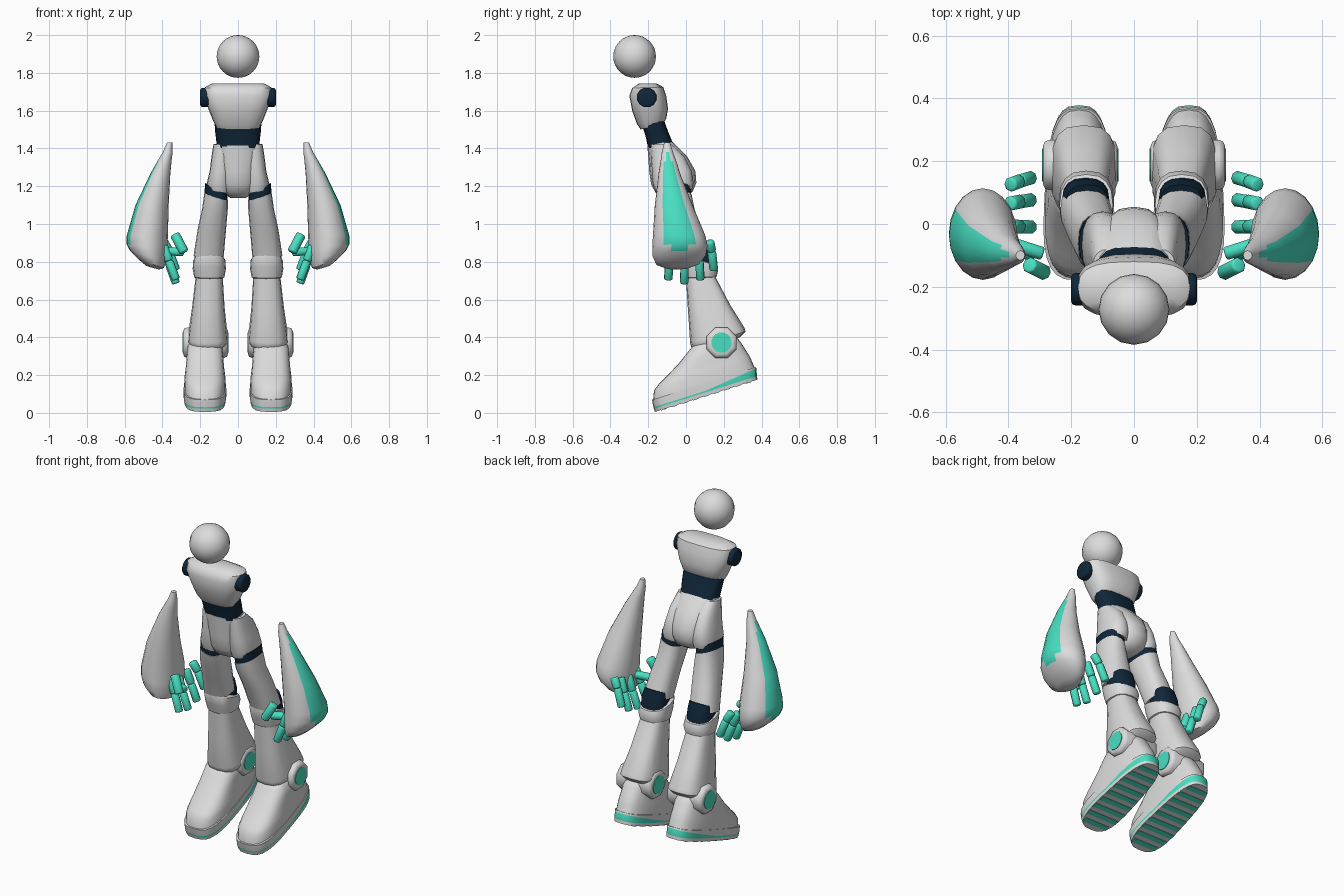
import bpy, bmesh, math
from mathutils import Vector, Matrix

if "Cube" in bpy.data.objects:
    bpy.data.objects.remove(bpy.data.objects["Cube"], do_unlink=True)


def material(name, rgb):
    m = bpy.data.materials.new(name)
    m.use_nodes = True
    m.diffuse_color = (*rgb, 1)
    m.node_tree.nodes["Principled BSDF"].inputs["Base Color"].default_value = (*rgb, 1)
    return m


SHELL = material("pale_grey", (0.72, 0.72, 0.72))
TEAL = material("teal", (0.065, 0.74, 0.54))
NAVY = material("dark_navy", (0.005, 0.02, 0.042))


def finish(name, bm, mats, pair, angle=40):
    """Turn a bmesh into a shaded object, mirrored when it is one of a pair."""
    bmesh.ops.recalc_face_normals(bm, faces=bm.faces[:])
    mesh = bpy.data.meshes.new(name)
    bm.to_mesh(mesh)
    bm.free()
    for m in mats:
        mesh.materials.append(m)
    ob = bpy.data.objects.new(name, mesh)
    bpy.context.collection.objects.link(ob)
    bpy.ops.object.select_all(action="DESELECT")
    ob.select_set(True)
    bpy.context.view_layer.objects.active = ob
    bpy.ops.object.shade_smooth_by_angle(angle=math.radians(angle))
    if pair:
        ob.modifiers.new("Mirror", "MIRROR").use_mirror_merge = False
    return ob


def loft(name, sections, mats, pair=False, n=16, power=0.8, taper=0.0, paint=None):
    """Skin rounded sections: centre x, half width, front y z, back y z, side slope, heel lift."""
    bm = bmesh.new()
    rings = []
    for x, hx, yf, zf, yb, zb, *extra in sections:
        slope, heel = (extra + [0, 0])[:2]
        ring = []
        for k in range(n):
            a = math.tau * k / n
            c, s = (math.copysign(abs(t) ** power, t) if abs(t) > 1e-6 else 0
                    for t in (math.cos(a), math.sin(a)))
            y = (yf + yb) / 2 + s * (yb - yf) / 2
            z = (zf + zb) / 2 + s * (zb - zf) / 2 + slope * c + heel * max(0, s)
            ring.append(bm.verts.new((x + hx * c * (1 - taper * s), y, z)))
        rings.append(ring)
    for row, (r0, r1) in enumerate(zip(rings, rings[1:])):
        for k in range(n):
            j = (k + 1) % n
            f = bm.faces.new((r0[k], r0[j], r1[j], r1[k]))
            if paint:
                f.material_index = paint(row, k)
    bm.faces.new(rings[0])
    bm.faces.new(rings[-1])
    return finish(name, bm, mats, pair)


def rod(name, a, b, r, mat, sides=8, bevel=0.008, pair=True):
    """Bevelled cylinder between two points."""
    a, b = Vector(a), Vector(b)
    turn = (b - a).to_track_quat("Z", "Y").to_matrix().to_4x4()
    bm = bmesh.new()
    bmesh.ops.create_cone(bm, cap_ends=True, segments=sides, radius1=r, radius2=r,
                          depth=(b - a).length,
                          matrix=Matrix.Translation((a + b) / 2) @ turn
                          @ Matrix.Rotation(math.pi / sides, 4, "Z"))
    if bevel:
        rim = [e for e in bm.edges if any(len(f.verts) == sides for f in e.link_faces)]
        bmesh.ops.bevel(bm, geom=rim, offset=bevel, segments=2, affect="EDGES", profile=0.5)
    return finish(name, bm, [mat], pair, 50)


# Head
bm = bmesh.new()
bmesh.ops.create_uvsphere(bm, u_segments=16, v_segments=16, radius=0.113,
                          matrix=Matrix.Translation((0, -0.272, 1.887)))
finish("head", bm, [SHELL], False)

# Torso
loft("chest", [
    (0, .115, -.24, 1.50, -.12, 1.535), (0, .13, -.26, 1.53, -.105, 1.555),
    (0, .155, -.285, 1.60, -.095, 1.61), (0, .182, -.30, 1.68, -.105, 1.68),
    (0, .178, -.285, 1.72, -.12, 1.725), (0, .14, -.25, 1.743, -.155, 1.743),
], [SHELL], power=0.7, n=20)
loft("waist", [
    (0, .125, -.235, 1.53, -.12, 1.56), (0, .12, -.215, 1.47, -.095, 1.49),
    (0, .112, -.20, 1.40, -.07, 1.43),
], [NAVY], power=0.7)
rod("shoulder_sockets", (.15, -.208, 1.67), (.2, -.208, 1.67), .053, NAVY, sides=12, bevel=.012)

# Pelvis: a central core between two hip shells
loft("pelvis_core", [
    (0, .115, -.205, 1.415, -.075, 1.44), (0, .118, -.20, 1.36, .005, 1.36),
    (0, .105, -.195, 1.28, .05, 1.28), (0, .10, -.185, 1.21, .055, 1.22),
    (0, .085, -.16, 1.165, .035, 1.17), (0, .04, -.11, 1.138, -.02, 1.138),
], [SHELL])
loft("hip_shells", [
    (.075, .055, -.185, 1.42, -.08, 1.425), (.085, .055, -.185, 1.36, -.01, 1.36),
    (.092, .058, -.18, 1.28, .03, 1.28), (.1, .066, -.175, 1.21, .04, 1.215),
    (.102, .06, -.16, 1.17, .03, 1.18, .012),
], [SHELL], pair=True)

# Legs
loft("hip_joints", [
    (.115, .06, -.155, 1.19, .022, 1.20, .02), (.116, .061, -.15, 1.13, .028, 1.15, .02),
], [NAVY], pair=True)
loft("thighs", [
    (.116, .062, -.155, 1.14, .03, 1.155, .02), (.122, .068, -.14, 1.08, .045, 1.08),
    (.138, .075, -.09, .97, .08, .98), (.155, .08, -.035, .82, .12, .85),
], [SHELL], pair=True)
loft("knee_joints", [
    (.15, .068, .0, .85, .125, .90), (.154, .076, .0, .82, .143, .84),
    (.154, .074, .02, .75, .15, .75),
], [NAVY], pair=True)
loft("knee_cuffs", [
    (.152, .07, -.035, .85, .14, .79), (.152, .085, -.04, .83, .158, .785),
    (.152, .088, -.025, .77, .17, .755), (.152, .08, -.008, .715, .162, .72),
    (.152, .07, .0, .71, .15, .715),
], [SHELL], pair=True)
loft("shins", [
    (.152, .07, -.002, .74, .145, .74), (.157, .086, .01, .55, .235, .57),
    (.16, .105, .022, .37, .31, .45), (.16, .106, .027, .35, .315, .43),
    (.16, .092, .045, .335, .285, .40),
], [SHELL], pair=True, power=0.7)
rod("ankle_hubs", (.053, .188, .372), (.29, .188, .372), .087, SHELL, bevel=.02)
for side, x in (("outer", .289), ("inner", .05)):
    rod(side + "_ankle_discs", (x, .188, .372), (x + .004, .188, .372), .054, TEAL, 16, 0)

# Feet, pitched up at the heel
PITCH = math.radians(17.5)


def on_foot(u, v):
    return (-.165 + u * math.cos(PITCH) - v * math.sin(PITCH),
            .005 + u * math.sin(PITCH) + v * math.cos(PITCH))


def layer(hx, u0, u1, v, heel=0.0):
    return (.175, hx, *on_foot(u0, v), *on_foot(u1, v), 0, heel)


loft("soles", [
    layer(.105, 0, .57, 0), layer(.108, 0, .572, .018), layer(.109, 0, .573, .026, .034),
    layer(.11, .005, .58, .066),
], [SHELL, TEAL], pair=True, n=28, power=.65, taper=.14, paint=lambda row, k: int(row == 1))
loft("boots", [
    layer(.107, .01, .575, .062), layer(.107, .03, .57, .11), layer(.103, .065, .567, .135),
    layer(.10, .11, .56, .158), layer(.095, .195, .548, .205), layer(.088, .27, .53, .255),
    layer(.07, .30, .50, .275),
], [SHELL], pair=True, n=28, power=.72, taper=.12)
BARS = 9
for i in range(BARS):
    u = .05 + .47 * i / (BARS - 1)
    t = 2 * u / .57 - 1
    half = .1 * (1 - abs(t) ** 4) ** .5 * (1 - .14 * t)
    bm = bmesh.new()
    bmesh.ops.create_cube(bm, size=1, matrix=Matrix.Translation((.175, *on_foot(u, 0)))
                          @ Matrix.Rotation(PITCH, 4, "X")
                          @ Matrix.Diagonal((2 * half, .03, .006, 1)))
    finish(f"sole_bars_{i + 1}", bm, [TEAL], True)


# Forearms: large teardrops with a teal panel on the outer face
def arm_paint(row, k):
    full = 2 <= row <= 5 and (k < 2 or k >= 18)
    tip = row in (1, 6) and k in (0, 19)
    return int(full or tip)


loft("forearms", [
    (.362, .014, -.115, 1.432, -.085, 1.432), (.372, .026, -.128, 1.38, -.068, 1.38),
    (.39, .038, -.135, 1.33, -.05, 1.33), (.41, .052, -.145, 1.27, -.032, 1.27),
    (.455, .088, -.165, 1.1, .035, 1.1), (.48, .109, -.175, .94, .102, .94),
    (.482, .108, -.178, .88, .114, .885, .01), (.475, .096, -.177, .83, .105, .835, .025),
    (.462, .07, -.16, .79, .075, .795, .025), (.452, .035, -.11, .768, .02, .77, .01),
], [SHELL, TEAL], pair=True, n=20, power=1, paint=arm_paint)

# Hands
for finger, y in zip(("index", "middle", "ring", "little"), (-.08, -.008, .065, .125)):
    spread = y * .18
    lift = .07 if finger == "little" else .0 if finger == "middle" else .02
    knuckle = (.365, y + spread / 2, .785 + lift)
    rod(finger + "_finger_bases", (.395, y, .875 + lift / 2), knuckle, .024, TEAL)
    rod(finger + "_finger_tips", knuckle, (.328, y + spread, .685 + lift), .023, TEAL)
rod("thumb_bases", (.40, -.06, .86), (.29, -.095, .85), .023, TEAL)
rod("thumb_tips", (.335, -.13, .945), (.285, -.155, .85), .026, TEAL)
